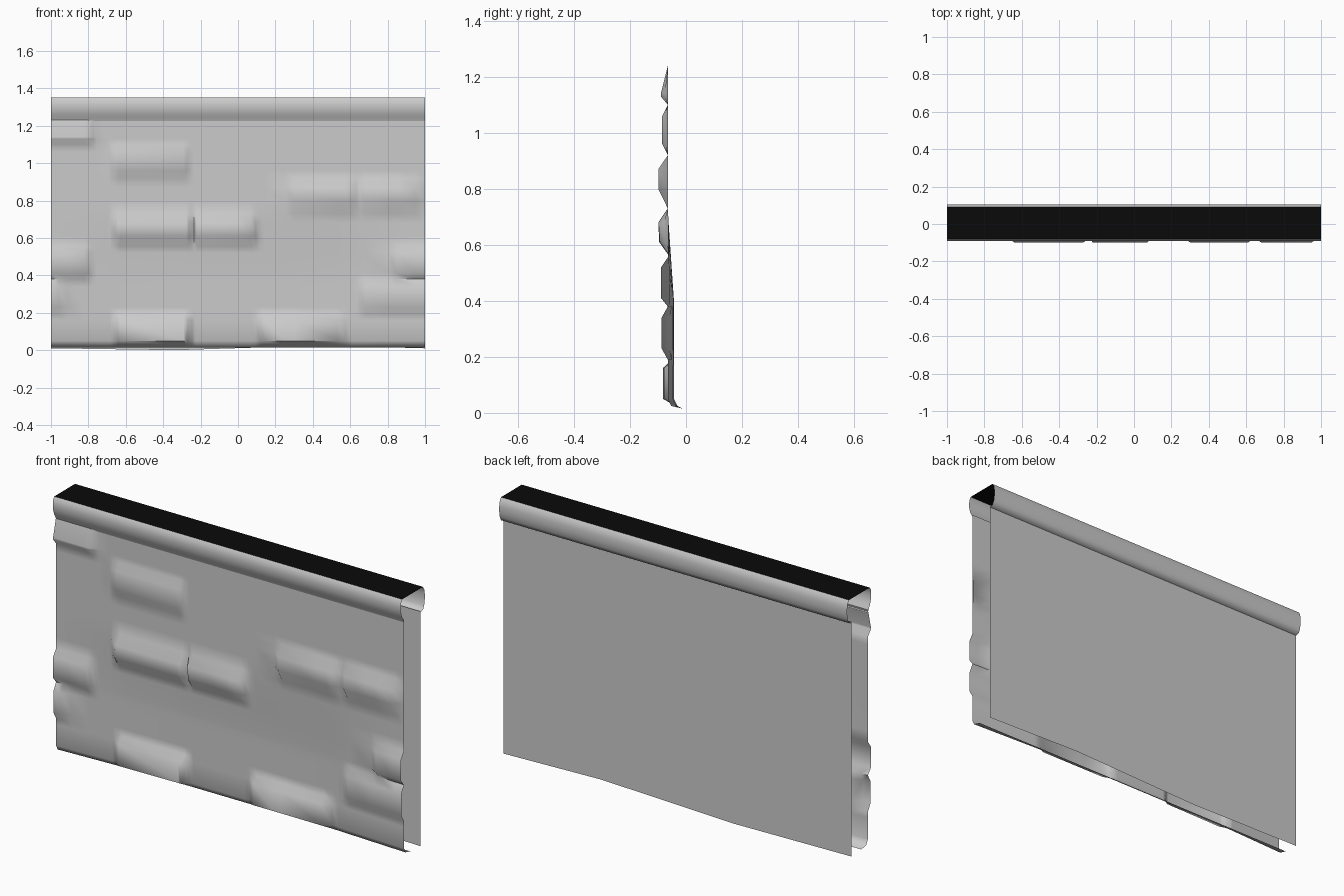
import bpy
import bmesh
import math

cube = bpy.data.objects.get("Cube")
if cube:
    bpy.data.objects.remove(cube, do_unlink=True)


def material(name, rgb):
    mat = bpy.data.materials.new(name)
    mat.use_nodes = True
    color = (*rgb, 1.0)
    mat.diffuse_color = color
    mat.node_tree.nodes["Principled BSDF"].inputs["Base Color"].default_value = color
    return mat


grey = material("plaster_grey", (0.6, 0.6, 0.6))
black = material("top_black", (0.003, 0.003, 0.003))


def sheet(name, rows, mat, sharp=60, facing=None):
    """Skin a grid of points with quads, oriented towards the facing axis."""
    bm = bmesh.new()
    grid = [[bm.verts.new(p) for p in row] for row in rows]
    for a, b in zip(grid, grid[1:]):
        for i in range(len(a) - 1):
            bm.faces.new((a[i], a[i + 1], b[i + 1], b[i]))
    bm.normal_update()
    if facing and sum(f.normal[facing[0]] for f in bm.faces) * facing[1] < 0:
        bmesh.ops.reverse_faces(bm, faces=bm.faces[:])
    mesh = bpy.data.meshes.new(name)
    bm.to_mesh(mesh)
    bm.free()
    mesh.materials.append(mat)
    obj = bpy.data.objects.new(name, mesh)
    bpy.context.collection.objects.link(obj)
    bpy.ops.object.select_all(action="DESELECT")
    obj.select_set(True)
    bpy.context.view_layer.objects.active = obj
    bpy.ops.object.shade_smooth_by_angle(angle=math.radians(sharp))
    return obj


def extrude_profile(name, profile, mat, facing):
    return sheet(name, [[(x, y, z) for x in (-1, 1)] for y, z in profile], mat, facing=facing)


# Raised slabs: top of row, crest top, crest bottom, bottom of row, depth, x spans
SLABS = [
    (1.24, 1.14, 1.13, 1.10, 0.025, [(-1, -0.80)]),
    (1.10, 1.06, 0.96, 0.92, 0.020, [(-0.65, -0.29)]),
    (0.92, 0.87, 0.80, 0.73, 0.034, [(0.30, 0.61), (0.68, 0.95)]),
    (0.73, 0.68, 0.61, 0.555, 0.036, [(-0.64, -0.27), (-0.22, 0.07)]),
    (0.555, 0.52, 0.41, 0.38, 0.024, [(-1, -0.82), (0.85, 1)]),
    (0.38, 0.34, 0.23, 0.19, 0.022, [(-1, -0.96), (0.68, 1)]),
    (0.19, 0.16, 0.05, 0.025, 0.034, [(-0.63, -0.28), (0.14, 0.53)]),
]
FADE = 0.045


def base_depth(x, z):
    sag = min(1, max(0, (0.72 - z) / 0.32)) * min(1, (1 - abs(x)) / 0.5)
    return -0.065 + 0.022 * sag


def raised(x, z):
    for top, crest, lip, bottom, depth, spans in SLABS:
        if bottom < z < top:
            rise = min(1, (top - z) / (top - crest), (z - bottom) / (lip - bottom))
            for a, b in spans:
                gap = max(a - x, x - b, 0)
                if gap < FADE:
                    return depth * rise * (1 - gap / FADE)
    return 0


# Uneven front sheet with a curled bottom lip
columns = {-1.0, 1.0, 0.0}
levels = set()
for top, crest, lip, bottom, depth, spans in SLABS:
    levels.update((top, crest, lip, bottom))
    for a, b in spans:
        columns.update(round(v, 3) for v in (a - FADE, a, b, b + FADE) if -1 <= v <= 1)
columns = sorted(columns)
rows = []
for z in sorted(levels, reverse=True):
    curl = 0.012 if z < 0.03 else 0
    rows.append([(x, base_depth(x, z) - raised(x, z) + curl, z) for x in columns])
rows.append([(x, -0.012, 0.015) for x in columns])
sheet("front_sheet", rows, grey, facing=(1, -1))

# Flat back sheet with a slightly wavy lower edge
bottom_edge = [(-1, 0.01), (-0.33, 0.0), (0.44, 0.025), (1, 0.01)]
sheet("back_sheet", [[(x, 0.07, 1.23) for x, z in bottom_edge],
                     [(x, 0.07, z) for x, z in bottom_edge]], grey, facing=(1, 1))

# Rounded rails along the top edge
extrude_profile("front_rail", [(-0.08, 1.35), (-0.089, 1.335), (-0.092, 1.31), (-0.09, 1.285),
                               (-0.082, 1.26), (-0.071, 1.24), (-0.065, 1.225)], grey, (1, -1))
extrude_profile("back_rail", [(0.09, 1.35), (0.1, 1.335), (0.105, 1.31), (0.105, 1.28),
                              (0.1, 1.25), (0.09, 1.23), (0.07, 1.225)], grey, (1, 1))

# Flat top
extrude_profile("top_strip", [(-0.08, 1.35), (0.09, 1.35)], black, (2, 1))
